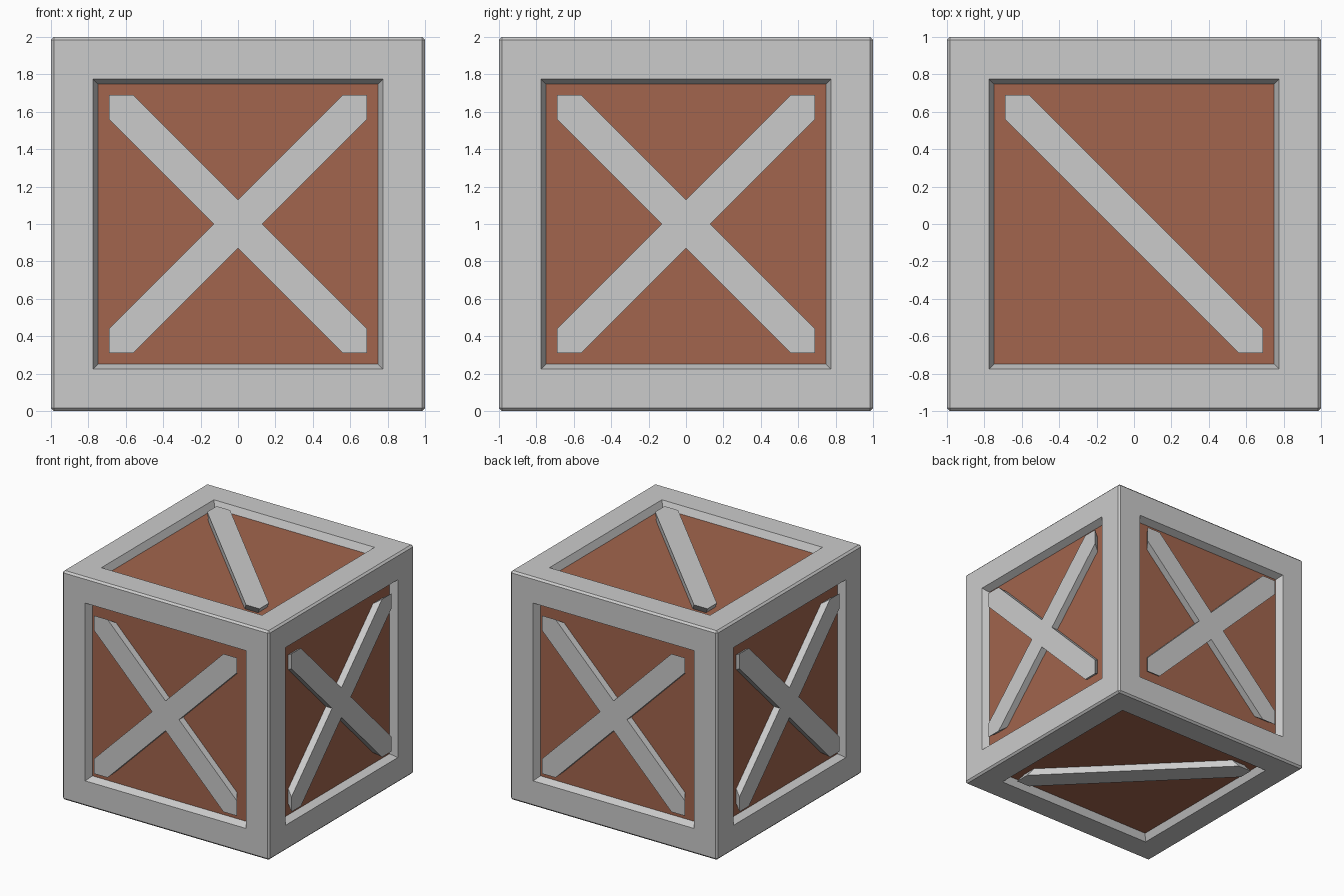
import bpy, bmesh
from math import pi
from mathutils import Matrix, Vector

if "Cube" in bpy.data.objects:
    bpy.data.objects.remove(bpy.data.objects["Cube"])

CHAMFER = 0.016
OPEN = 0.69      # half width of the opening at the surface
FLOOR = 0.65     # half width of the opening at the panel
DEPTH = 0.06     # panel recess
BAR = 0.13       # brace half width measured along the frame edge
LIFT = Matrix.Translation((0, 0, 1))


def finish(bm, name):
    bmesh.ops.recalc_face_normals(bm, faces=bm.faces)
    bm.transform(LIFT)
    mesh = bpy.data.meshes.new(name)
    bm.to_mesh(mesh)
    bm.free()
    ob = bpy.data.objects.new(name, mesh)
    bpy.context.collection.objects.link(ob)
    return ob


# Frame: chamfered cube with a sloped square opening in each side
bm = bmesh.new()
bmesh.ops.create_cube(bm, size=2)
bmesh.ops.bevel(bm, geom=bm.edges[:], offset=CHAMFER, segments=1,
                profile=0.5, affect='EDGES')
sides = [f for f in bm.faces if f.calc_area() > 1]
bmesh.ops.inset_individual(bm, faces=sides, thickness=1 - CHAMFER - OPEN, depth=0)
bmesh.ops.inset_individual(bm, faces=sides, thickness=OPEN - FLOOR, depth=-DEPTH)
bmesh.ops.delete(bm, geom=sides, context='FACES')
finish(bm, "crate_frame")

# Panels: inner coloured box seen through the openings
bm = bmesh.new()
bmesh.ops.create_cube(bm, size=2 * (1 - DEPTH))
panel = finish(bm, "crate_panels")
wood = bpy.data.materials.new("panel_brown")
wood.diffuse_color = (0.36, 0.13, 0.075, 1)
wood.use_nodes = True
wood.node_tree.nodes["Principled BSDF"].inputs["Base Color"].default_value = wood.diffuse_color
panel.data.materials.append(wood)


# Brace outlines for an opening of half width a
def full_bar(a):
    return [(-a, a), (-a, a - BAR), (a - BAR, -a), (a, -a), (a, BAR - a), (BAR - a, a)]


def half_bar(a):
    return [(a, a), (a - BAR, a), (0, BAR), (BAR, 0), (a, a - BAR)]


def other_half(a):
    return [(-x, -y) for x, y in half_bar(a)]


def brace(name, outlines, matrix):
    bm = bmesh.new()
    for outline in outlines:
        top = [bm.verts.new((x, y, 1)) for x, y in outline(OPEN)]
        low = [bm.verts.new((x, y, 1 - DEPTH)) for x, y in outline(FLOOR)]
        bm.faces.new(top)
        bm.faces.new(low[::-1])
        for i in range(len(top)):
            j = (i + 1) % len(top)
            bm.faces.new((top[j], top[i], low[i], low[j]))
    bm.transform(matrix)
    finish(bm, name)


# Crossed braces on the four walls
for i, side in enumerate(("front", "right", "back", "left")):
    turn = Matrix.Rotation(i * pi / 2, 4, 'Z') @ Matrix.Rotation(pi / 2, 4, 'X')
    brace(side + "_cross_brace", (full_bar, half_bar, other_half), turn)

# Single diagonal braces on top and bottom
brace("top_brace", (full_bar,), Matrix.Identity(4))
brace("bottom_brace", (full_bar,), Matrix.Rotation(pi, 4, Vector((1, 1, 0)).normalized()))
